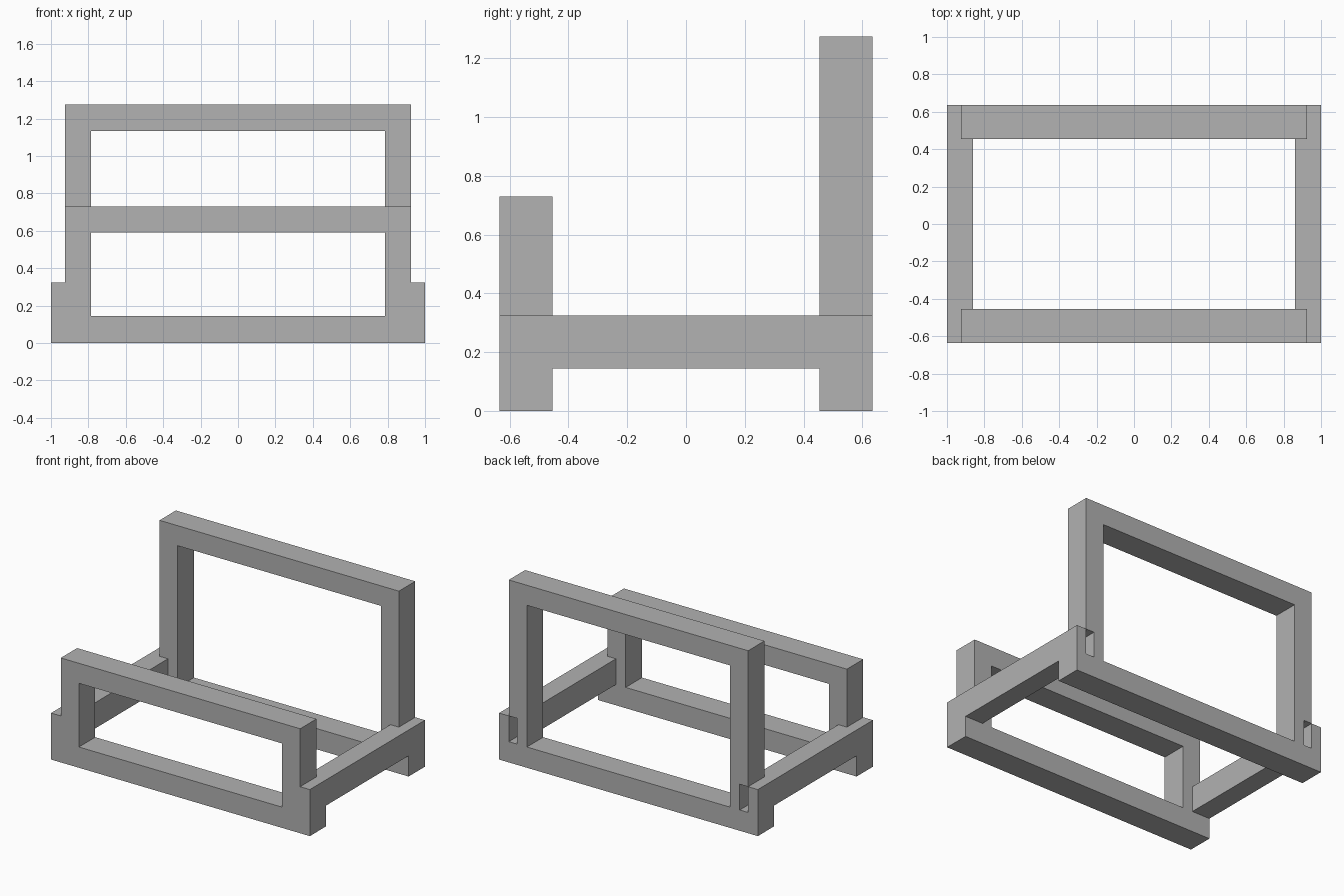
import bpy
import bmesh
from mathutils import Matrix, Vector

if "Cube" in bpy.data.objects:
    bpy.data.objects.remove(bpy.data.objects["Cube"])

grey = bpy.data.materials.new("plain grey")
grey.diffuse_color = (0.445, 0.445, 0.445, 1.0)
grey.use_nodes = True
grey.node_tree.nodes["Principled BSDF"].inputs["Base Color"].default_value = grey.diffuse_color


def box(name, x, y, z):
    """Box from (min, max) ranges on each axis."""
    lo, hi = Vector((x[0], y[0], z[0])), Vector((x[1], y[1], z[1]))
    bm = bmesh.new()
    bmesh.ops.create_cube(bm, size=1.0)
    bmesh.ops.scale(bm, vec=hi - lo, verts=bm.verts)
    bmesh.ops.translate(bm, vec=(lo + hi) / 2, verts=bm.verts)
    mesh = bpy.data.meshes.new(name)
    bm.to_mesh(mesh)
    bm.free()
    mesh.materials.append(grey)
    obj = bpy.data.objects.new(name, mesh)
    bpy.context.collection.objects.link(obj)
    return obj


def pair(name, x, y, z):
    """Same box on the right and left sides."""
    box("right_" + name, x, y, z)
    box("left_" + name, (-x[1], -x[0]), y, z)


FRONT, BACK = (-0.635, -0.455), (0.455, 0.635)
POST_IN, RAIL_IN, POST_OUT, EDGE = 0.785, 0.86, 0.925, 1.0
FOOT_TOP, RAIL_TOP = 0.145, 0.325
BAR = 0.14
FRONT_TOP, BACK_TOP = 0.73, 1.275

# Bottom and top crossbars of the front and back frames
for name, y, top in (("front", FRONT, FRONT_TOP), ("back", BACK, BACK_TOP)):
    box(name + "_bottom_bar", (-EDGE, EDGE), y, (0, FOOT_TOP))
    box(name + "_top_bar", (-POST_OUT, POST_OUT), y, (top - BAR, top))

# Side rails, stopping at the back frame
pair("side_rail", (RAIL_IN, EDGE), (FRONT[0], BACK[0]), (FOOT_TOP, RAIL_TOP))

# Front posts: narrow beside the rail, full width above it
pair("front_post_foot", (POST_IN, RAIL_IN), FRONT, (FOOT_TOP, RAIL_TOP))
pair("front_post", (POST_IN, POST_OUT), FRONT, (RAIL_TOP, FRONT_TOP - BAR))

# Back posts, leaving an open pocket between the post foot and rail end
pair("back_post_foot", (POST_IN, RAIL_IN), BACK, (FOOT_TOP, RAIL_TOP))
pair("back_post", (POST_IN, POST_OUT), BACK, (RAIL_TOP, BACK_TOP - BAR))
pair("rail_end", (POST_OUT, EDGE), BACK, (FOOT_TOP, RAIL_TOP))
